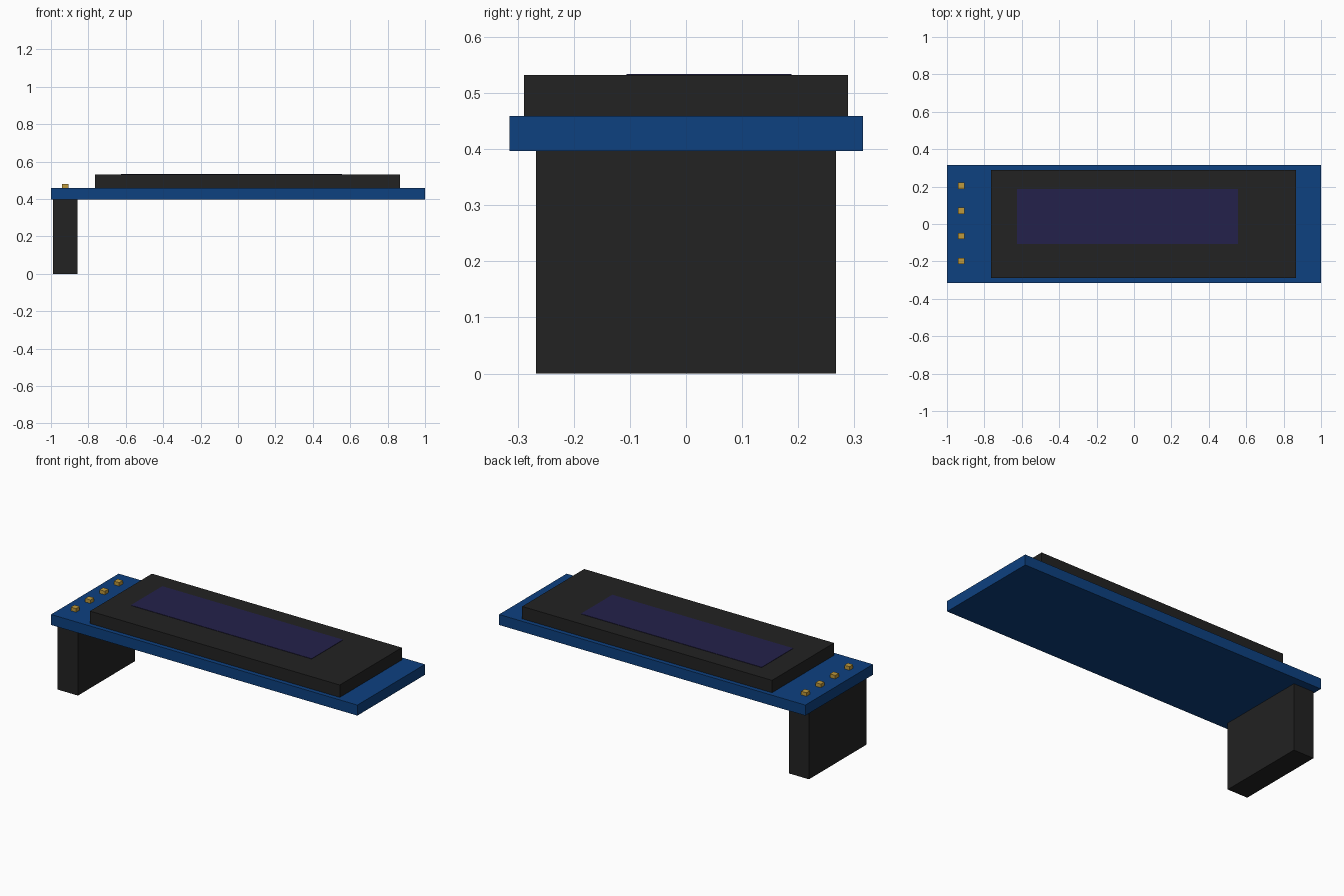
import bpy

cube = bpy.data.objects.get("Cube")
if cube:
    bpy.data.objects.remove(cube, do_unlink=True)


def material(name, rgb):
    m = bpy.data.materials.new(name)
    m.use_nodes = True
    color = (*rgb, 1)
    m.diffuse_color = color
    m.node_tree.nodes["Principled BSDF"].inputs["Base Color"].default_value = color
    return m


def box(name, x, y, z, mat):
    """Box spanning the (low, high) ranges on each axis."""
    spans = (x, y, z)
    bpy.ops.mesh.primitive_cube_add(size=1, location=[(a + b) / 2 for a, b in spans])
    ob = bpy.context.object
    ob.name = name
    ob.scale = [b - a for a, b in spans]
    bpy.ops.object.transform_apply(location=False, rotation=False, scale=True)
    ob.data.materials.append(mat)
    return ob


blue = material("board blue", (0.004, 0.052, 0.216))
black = material("matte black", (0.016, 0.016, 0.016))
indigo = material("screen indigo", (0.017, 0.015, 0.069))
gold = material("pin gold", (0.52, 0.32, 0.045))

# Circuit board
box("circuit_board", (-1, 1), (-0.315, 0.315), (0.397, 0.459), blue)

# Display module and its thin active area
box("display_panel", (-0.764, 0.867), (-0.289, 0.289), (0.459, 0.532), black)
box("active_screen", (-0.626, 0.555), (-0.106, 0.188), (0.530, 0.534), indigo)

# Header block under the board
box("pin_header", (-0.99, -0.858), (-0.267, 0.267), (0, 0.397), black)

# Row of four pins poking through the board
px, half, pitch = -0.924, 0.017, 0.134
for i in range(4):
    py = (i - 1.5) * pitch + 0.003
    box(f"pin_{i + 1}", (px - half, px + half), (py - half, py + half), (0.41, 0.48), gold)
